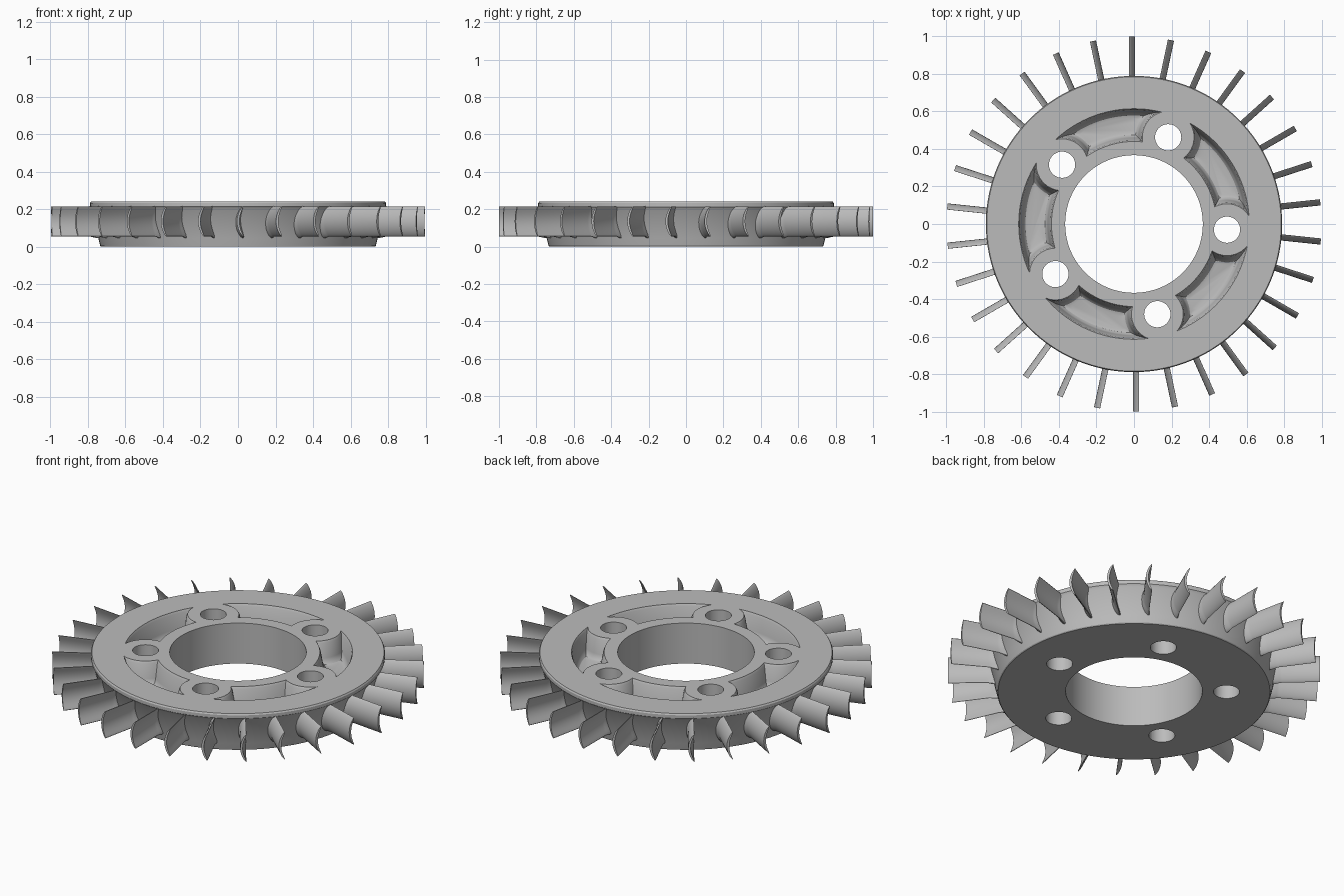
import bpy, bmesh
from math import sin, cos, acos, atan2, pi, radians
from mathutils import Matrix

cube = bpy.data.objects.get("Cube")
if cube:
    bpy.data.objects.remove(cube, do_unlink=True)

HOLE_R, HOLE_CIRCLE, HOLE_START = 0.07, 0.497, radians(-3.5)
BLADES = 30

metal = bpy.data.materials.new("grey_metal")
metal.use_nodes = True
metal.diffuse_color = (0.5, 0.5, 0.5, 1)
metal.node_tree.nodes["Principled BSDF"].inputs["Base Color"].default_value = (0.5, 0.5, 0.5, 1)


def make_object(name, bm):
    bmesh.ops.recalc_face_normals(bm, faces=bm.faces)
    mesh = bpy.data.meshes.new(name)
    bm.to_mesh(mesh)
    bm.free()
    mesh.materials.append(metal)
    obj = bpy.data.objects.new(name, mesh)
    bpy.context.collection.objects.link(obj)
    return obj


def loft(bm, loops):
    """Skin a stack of equal-length closed loops and cap both ends."""
    rings = [[bm.verts.new(p) for p in loop] for loop in loops]
    for a, b in zip(rings, rings[1:]):
        for i in range(len(a)):
            j = (i + 1) % len(a)
            bm.faces.new((a[i], a[j], b[j], b[i]))
    bm.faces.new(rings[0])
    bm.faces.new(rings[-1])


def select_only(obj):
    bpy.ops.object.select_all(action='DESELECT')
    obj.select_set(True)
    bpy.context.view_layer.objects.active = obj


# Hub disc: slightly flared ring with a small lip at the top
profile = [(0.367, 0.0), (0.73, 0.0), (0.735, 0.005), (0.745, 0.045), (0.78, 0.2),
           (0.79, 0.213), (0.79, 0.232), (0.785, 0.24), (0.367, 0.24)]
bm = bmesh.new()
verts = [bm.verts.new((r, 0, z)) for r, z in profile]
edges = [bm.edges.new((verts[i], verts[(i + 1) % len(verts)])) for i in range(len(verts))]
bmesh.ops.spin(bm, geom=verts + edges, cent=(0, 0, 0), axis=(0, 0, 1),
               angle=2 * pi, steps=128, use_merge=True)
bmesh.ops.remove_doubles(bm, verts=bm.verts, dist=0.0001)
disc = make_object("hub_disc", bm)


# Pocket outline: arc slot whose ends curve around the neighbouring bolt holes
def pocket_loop(start, inset, z):
    r_in, r_out, clear = 0.44 + inset, 0.615 - inset, 0.138 + inset

    def end_angle(r):
        return acos((r * r + HOLE_CIRCLE ** 2 - clear ** 2) / (2 * r * HOLE_CIRCLE))

    def end_curve():
        # from the outer to the inner radius, around a hole lying on angle zero
        def local(r):
            a = end_angle(r)
            return atan2(r * sin(a), r * cos(a) - HOLE_CIRCLE)
        a0, a1 = local(r_out), local(r_in)
        for i in range(11):
            a = a0 + (a1 - a0) * i / 10
            x, y = HOLE_CIRCLE + clear * cos(a), clear * sin(a)
            yield (x * x + y * y) ** 0.5, atan2(y, x)

    step = 2 * pi / 5
    ends = list(end_curve())
    polar = list(ends)
    a = end_angle(r_in)
    polar += [(r_in, a + (step - 2 * a) * i / 20) for i in range(1, 20)]
    polar += [(r, step - t) for r, t in reversed(ends)]
    a = end_angle(r_out)
    polar += [(r_out, step - a - (step - 2 * a) * i / 20) for i in range(1, 20)]
    return [(r * cos(start + t), r * sin(start + t), z) for r, t in polar]


# Cutter: five bolt holes and five rounded pockets
bm = bmesh.new()
for k in range(5):
    ang = HOLE_START + k * 2 * pi / 5
    place = Matrix.Translation((HOLE_CIRCLE * cos(ang), HOLE_CIRCLE * sin(ang), 0.12))
    bmesh.ops.create_cone(bm, cap_ends=True, segments=40, radius1=HOLE_R,
                          radius2=HOLE_R, depth=0.4, matrix=place)
    layers = [(0, 0.26), (0, 0.238), (0.006, 0.228), (0.02, 0.145),
              (0.026, 0.125), (0.036, 0.114), (0.05, 0.11)]
    loft(bm, [pocket_loop(ang, inset, z) for inset, z in layers])
cutter = make_object("pocket_cutter", bm)
cutter.hide_render = True

cut = disc.modifiers.new("cut", 'BOOLEAN')
cut.operation = 'DIFFERENCE'
cut.solver = 'EXACT'
cut.object = cutter
select_only(disc)
bpy.ops.object.modifier_apply(modifier=cut.name)
bpy.data.objects.remove(cutter, do_unlink=True)


# Blades: thin curved vanes with a flared root
def blade_loop(r, thick, ang):
    n = 14
    us = [-cos(pi * i / n) for i in range(n + 1)]
    side = [(u, 1) for u in us] + [(u, -1) for u in reversed(us[1:-1])]
    loop = []
    for u, s in side:
        half = thick / 2 * max(0.0, 1 - u ** 4) ** 0.5
        t = 0.001 + 0.026 * u * u + s * half
        z = 0.135 + (0.074 + thick / 2) * u
        loop.append((r * cos(ang) - t * sin(ang), r * sin(ang) + t * cos(ang), z))
    return loop


bm = bmesh.new()
for k in range(BLADES):
    ang = 2 * pi * k / BLADES + pi / 2
    sections = [(0.735, 0.034), (0.765, 0.026), (0.78, 0.018), (0.795, 0.013), (1.0, 0.013)]
    loft(bm, [blade_loop(r, th, ang) for r, th in sections])
blades = make_object("blades", bm)

for obj in (disc, blades):
    select_only(obj)
    bpy.ops.object.shade_smooth_by_angle(angle=radians(30))
